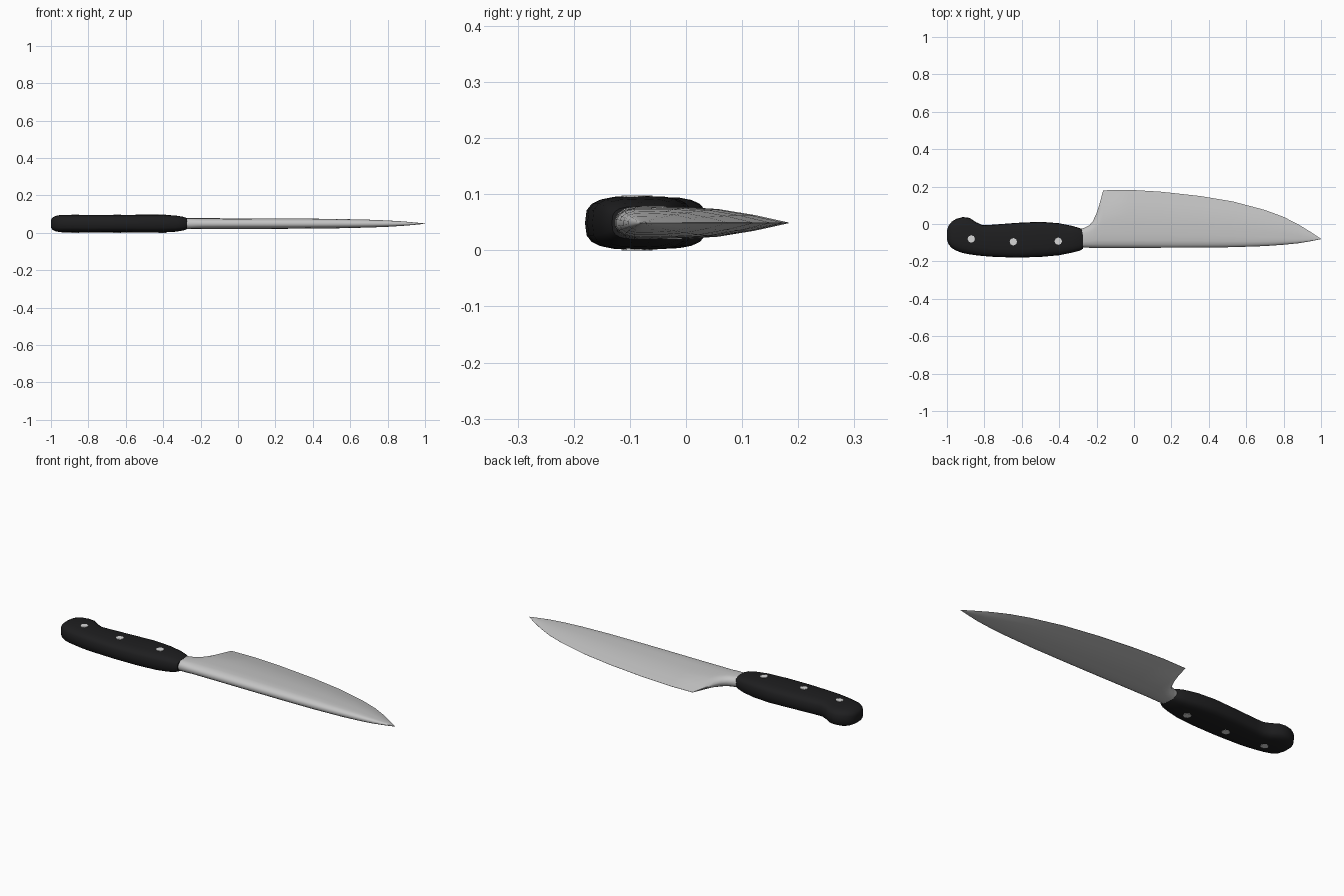
import bpy, bmesh, math

if "Cube" in bpy.data.objects:
    bpy.data.objects.remove(bpy.data.objects["Cube"])

ZC = 0.049  # mid-height of the knife lying flat


def material(name, rgb):
    m = bpy.data.materials.new(name)
    m.diffuse_color = (*rgb, 1)
    m.use_nodes = True
    m.node_tree.nodes["Principled BSDF"].inputs["Base Color"].default_value = m.diffuse_color
    return m


steel = material("blade_steel", (0.55, 0.55, 0.55))
black = material("handle_black", (0.013, 0.013, 0.014))
rivet_mat = material("rivet_metal", (0.68, 0.68, 0.68))


def loft(name, rings, mat, angle):
    """Skin a list of equal-length closed rings and cap both ends."""
    bm = bmesh.new()
    loops = [[bm.verts.new(p) for p in ring] for ring in rings]
    n = len(loops[0])
    for a, b in zip(loops, loops[1:]):
        for i in range(n):
            j = (i + 1) % n
            bm.faces.new((a[i], a[j], b[j], b[i]))
    bm.faces.new(loops[0])
    bm.faces.new(loops[-1])
    bmesh.ops.remove_doubles(bm, verts=bm.verts, dist=1e-5)
    bmesh.ops.recalc_face_normals(bm, faces=bm.faces)
    me = bpy.data.meshes.new(name)
    bm.to_mesh(me)
    bm.free()
    me.materials.append(mat)
    ob = bpy.data.objects.new(name, me)
    bpy.context.collection.objects.link(ob)
    bpy.ops.object.select_all(action='DESELECT')
    ob.select_set(True)
    bpy.context.view_layer.objects.active = ob
    bpy.ops.object.shade_smooth_by_angle(angle=math.radians(angle))
    return ob


def squircle(x, lo, hi, h, n=20, e=0.62):
    """Rounded handle section between y=lo and y=hi, half thickness h."""
    pts = []
    for i in range(n):
        c, s = math.cos(2 * math.pi * i / n), math.sin(2 * math.pi * i / n)
        y = (lo + hi) / 2 + (hi - lo) / 2 * math.copysign(abs(c) ** e, c)
        pts.append((x, y, ZC + h * math.copysign(abs(s) ** e, s)))
    return pts


# Handle: x, low y, high y, half thickness
handle = [(-1.0, -0.085, -0.035, 0.02), (-0.992, -0.108, -0.01, 0.032),
          (-0.975, -0.128, 0.012, 0.041), (-0.95, -0.143, 0.028, 0.046),
          (-0.915, -0.155, 0.037, 0.0465), (-0.88, -0.162, 0.033, 0.0465),
          (-0.845, -0.167, 0.01, 0.0465), (-0.81, -0.171, -0.006, 0.0465),
          (-0.76, -0.175, -0.004, 0.0465), (-0.63, -0.18, 0.006, 0.0465),
          (-0.5, -0.176, 0.012, 0.048), (-0.4, -0.167, 0.004, 0.0475),
          (-0.33, -0.153, -0.01, 0.043), (-0.29, -0.143, -0.022, 0.036),
          (-0.272, -0.132, -0.032, 0.029)]
loft("handle", [squircle(*s) for s in handle], black, 50)

# Section profiles from spine to edge: (fraction of width, fraction of half thickness)
WEDGE = [(0, 0.25), (0.02, 0.55), (0.06, 0.83), (0.13, 0.98), (0.25, 1),
         (0.42, 0.97), (0.6, 0.85), (0.8, 0.5), (1, 0.02)]
ROUND = [(0, 0.25), (0.05, 0.6), (0.15, 0.88), (0.3, 0.98), (0.5, 1),
         (0.7, 0.98), (0.85, 0.88), (0.95, 0.6), (1, 0.25)]


def blade_section(x, lo, hi, h, k):
    """k blends from the round neck (0) to the sharp wedge (1)."""
    top = []
    for (t0, f0), (t1, f1) in zip(ROUND, WEDGE):
        t, f = t0 + (t1 - t0) * k, f0 + (f1 - f0) * k
        top.append((x, lo + (hi - lo) * t, h * f))
    return [(a, b, ZC + c) for a, b, c in top] + [(a, b, ZC - c) for a, b, c in reversed(top)]


# Blade: x, spine y, edge y, half thickness, sharpness
blade = [(-0.33, -0.12, -0.035, 0.027, 0), (-0.27, -0.126, -0.022, 0.029, 0),
         (-0.24, -0.127, -0.008, 0.029, 0.05), (-0.22, -0.127, 0.015, 0.029, 0.2),
         (-0.2, -0.127, 0.058, 0.029, 0.45), (-0.185, -0.127, 0.105, 0.029, 0.75),
         (-0.165, -0.127, 0.18, 0.029, 1), (-0.03, -0.127, 0.183, 0.0285, 1),
         (0.14, -0.127, 0.173, 0.028, 1), (0.35, -0.126, 0.15, 0.027, 1),
         (0.53, -0.124, 0.12, 0.025, 1), (0.7, -0.118, 0.075, 0.021, 1),
         (0.8, -0.111, 0.038, 0.017, 1), (0.88, -0.103, -0.003, 0.012, 1),
         (0.95, -0.091, -0.046, 0.006, 1), (1.0, -0.081, -0.079, 0.001, 1)]
loft("blade", [blade_section(*s) for s in blade], steel, 40)

# Rivets pass right through the handle, showing on both faces
for i, (x, y) in enumerate([(-0.87, -0.08), (-0.645, -0.095), (-0.405, -0.092)]):
    bpy.ops.mesh.primitive_cylinder_add(vertices=8, radius=0.02, depth=0.098,
                                        location=(x, y, ZC))
    ob = bpy.context.object
    ob.name = f"rivet_{i + 1}"
    ob.data.materials.append(rivet_mat)
